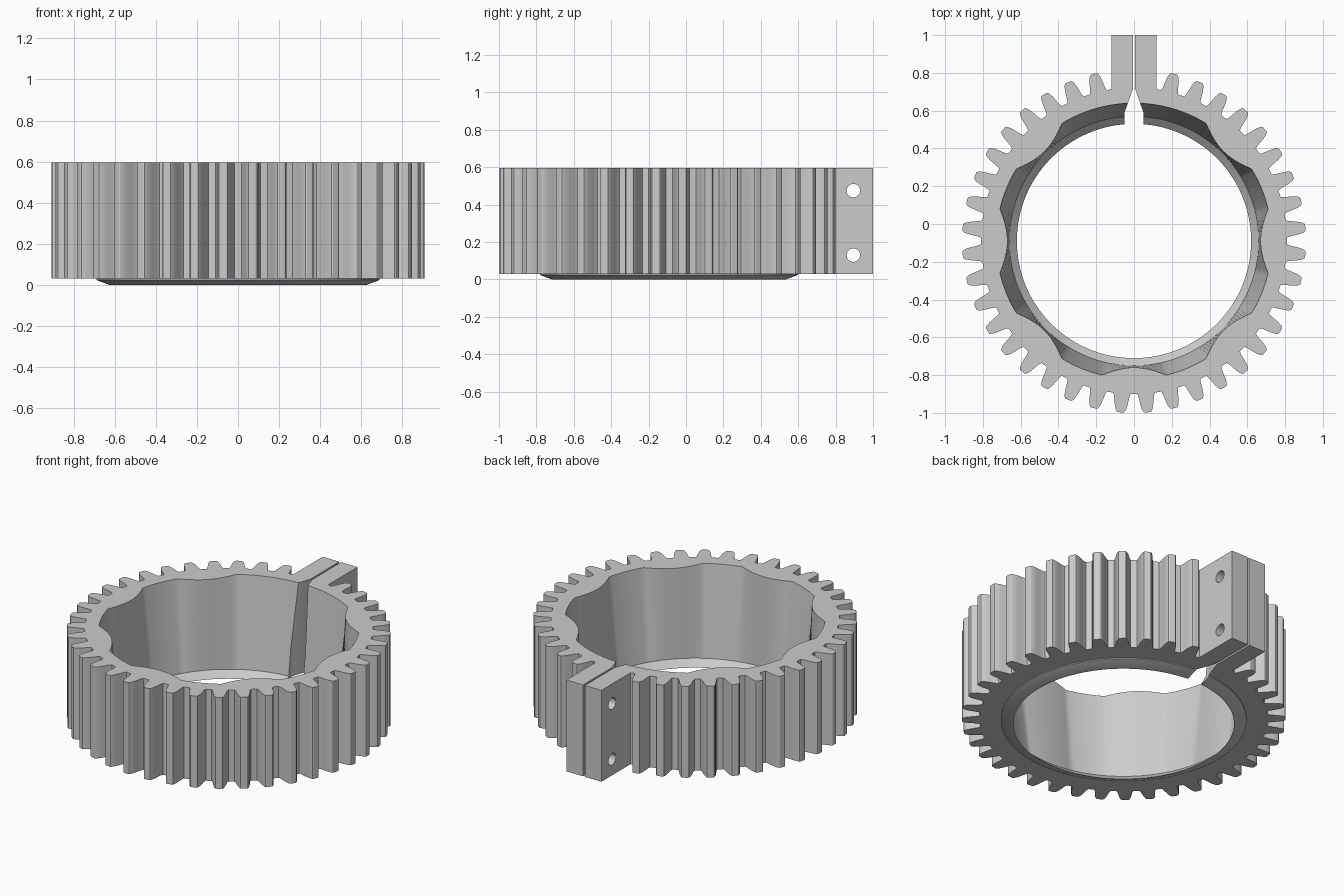
import bpy, bmesh, math

if "Cube" in bpy.data.objects:
    bpy.data.objects.remove(bpy.data.objects["Cube"], do_unlink=True)

CY = -0.09            # ring centre in y
BASE, TOP = 0.03, 0.597
TEETH = 40


def polar(r, deg):
    a = math.radians(deg)
    return r * math.cos(a), CY + r * math.sin(a)


def circle(r, n=144):
    return [polar(r, 360 * i / n) for i in range(n)]


def loft(name, sections):
    """Closed solid through (z, outline) sections with equal point counts."""
    bm = bmesh.new()
    rings = [[bm.verts.new((x, y, z)) for x, y in pts] for z, pts in sections]
    n = len(rings[0])
    for low, high in zip(rings, rings[1:]):
        for i in range(n):
            j = (i + 1) % n
            bm.faces.new((low[i], low[j], high[j], high[i]))
    bm.faces.new(rings[0][::-1])
    bm.faces.new(rings[-1])
    bmesh.ops.recalc_face_normals(bm, faces=bm.faces)
    mesh = bpy.data.meshes.new(name)
    bm.to_mesh(mesh)
    bm.free()
    obj = bpy.data.objects.new(name, mesh)
    bpy.context.scene.collection.objects.link(obj)
    return obj


def combine(target, tool, operation):
    mod = target.modifiers.new(operation.lower(), 'BOOLEAN')
    mod.operation, mod.object, mod.solver = operation, tool, 'EXACT'
    bpy.context.view_layer.update()
    graph = bpy.context.evaluated_depsgraph_get()
    mesh = bpy.data.meshes.new_from_object(target.evaluated_get(graph))
    target.modifiers.clear()
    target.data = mesh
    bpy.data.objects.remove(tool, do_unlink=True)


# Toothed outline with the two clamp lugs at the back
flank = [(0.81, 3.3), (0.825, 2.85), (0.85, 2.5), (0.875, 2.15),
         (0.895, 1.75), (0.907, 1.3), (0.91, 0.9)]
pitch = 360 / TEETH
outline = []
for k in range(1, TEETH - 1):
    mid = 90 + (k + 0.5) * pitch
    outline += [polar(r, mid - h) for r, h in flank]
    outline += [polar(r, mid + h) for r, h in reversed(flank)]
outline += [(0.12, 0.715), (0.12, 1.0), (-0.12, 1.0), (-0.12, 0.715)]
ring = loft("gear_clamp_ring", [(BASE, outline), (TOP, outline)])

# Bevelled collar under the ring
collar = loft("collar", [(0, circle(0.626)), (0.024, circle(0.69)),
                         (0.1, circle(0.69))])
combine(ring, collar, 'UNION')


# Bore: round below, opening into scalloped pockets at the top
def pocket_radius(deg):
    t = abs((deg + 22.5) % 45 - 22.5)
    if abs(deg - 90) < 22.5:
        return 0.73
    return 0.67 + 0.06 * min(1, t / 13.5) ** 2


steps = 240
scallop = [polar(pocket_radius(360 * i / steps), 360 * i / steps)
           for i in range(steps)]
bore = loft("bore_cutter", [(-0.01, circle(0.61, steps)),
                            (0.04, circle(0.66, steps)),
                            (TOP, scallop), (TOP + 0.05, scallop)])
combine(ring, bore, 'DIFFERENCE')

# Clamp slit with a flared inner notch
half = [(0.05, 0.4), (0.05, 0.59), (0.006, 0.715), (0.006, 1.1)]
slit_shape = half + [(-x, y) for x, y in reversed(half)]
slit = loft("slit_cutter", [(-0.1, slit_shape), (0.7, slit_shape)])
combine(ring, slit, 'DIFFERENCE')

# Bolt holes through the lugs
for z in (0.13, 0.475):
    disc = [(0.036 * math.cos(math.tau * i / 32),
             0.036 * math.sin(math.tau * i / 32)) for i in range(32)]
    hole = loft("hole_cutter", [(-0.2, disc), (0.2, disc)])
    hole.rotation_euler = (0, math.pi / 2, 0)
    hole.location = (0, 0.895, z)
    combine(ring, hole, 'DIFFERENCE')

# Single grey material
grey = bpy.data.materials.new("plain_grey")
grey.use_nodes = True
colour = (0.6, 0.6, 0.6, 1)
grey.diffuse_color = colour
for node in grey.node_tree.nodes:
    if node.type == 'BSDF_PRINCIPLED':
        node.inputs["Base Color"].default_value = colour
ring.data.materials.clear()
ring.data.materials.append(grey)
for face in ring.data.polygons:
    face.material_index = 0

# Smooth curved walls, crisp edges
bpy.ops.object.select_all(action='DESELECT')
ring.select_set(True)
bpy.context.view_layer.objects.active = ring
bpy.ops.object.shade_smooth_by_angle(angle=math.radians(25))
